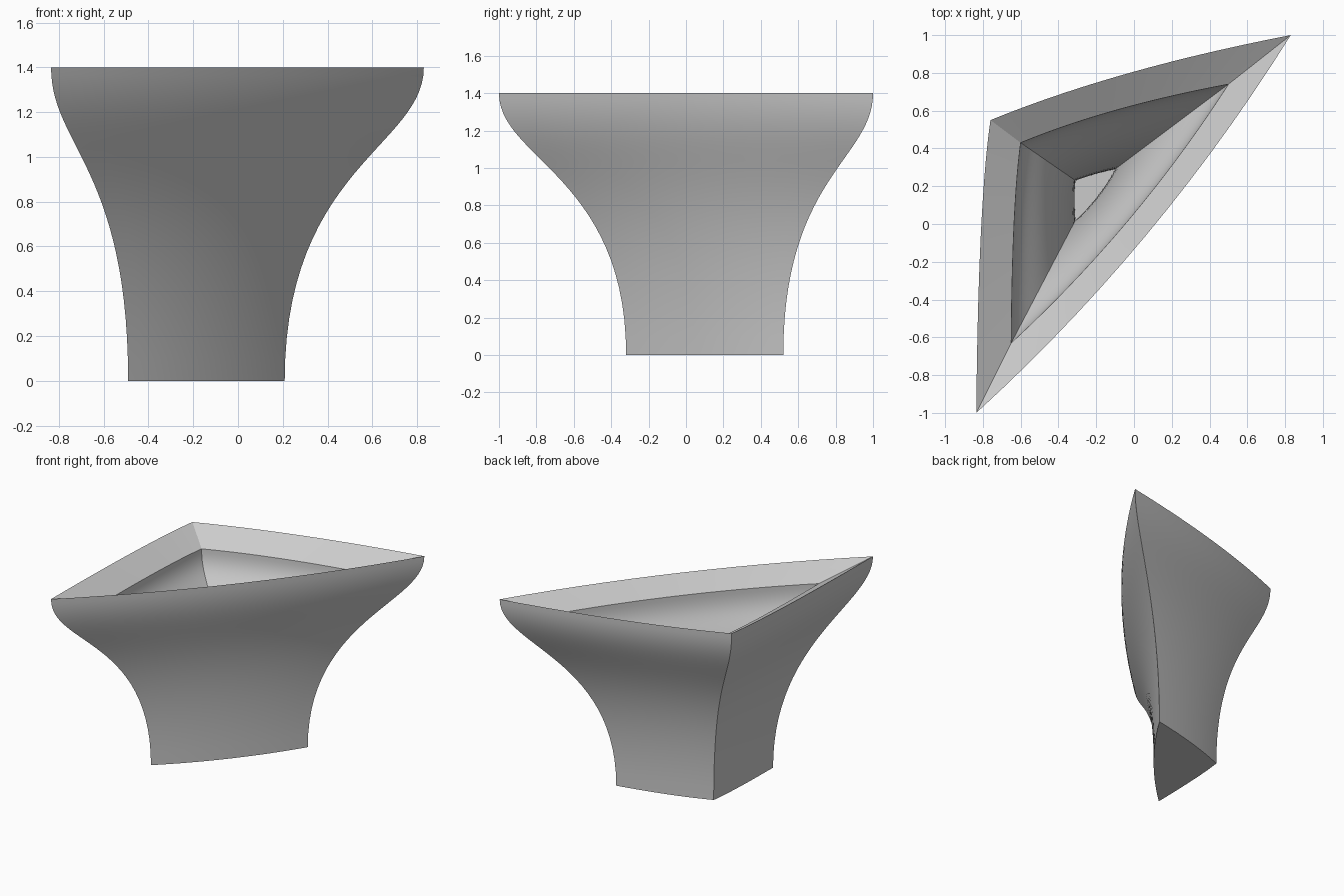
import bpy, bmesh, math
from mathutils import Vector

cube = bpy.data.objects.get("Cube")
if cube:
    bpy.data.objects.remove(cube)

SIDE = 14    # points along each bowed side
STEPS = 28   # rings up each wall


def material(name, rgb):
    mat = bpy.data.materials.new(name)
    mat.use_nodes = True
    mat.diffuse_color = (*rgb, 1)
    mat.node_tree.nodes["Principled BSDF"].inputs["Base Color"].default_value = (*rgb, 1)
    return mat


def bowed_triangle(corners, controls):
    """Closed outline: three corners joined by quadratic curves."""
    points = []
    for i in range(3):
        a, p, b = (Vector(v) for v in (corners[i], controls[i], corners[(i + 1) % 3]))
        for j in range(SIDE):
            t = j / SIDE
            points.append(a * (1 - t) ** 2 + p * 2 * t * (1 - t) + b * t * t)
    return points


def wall_rings(bm, low, high, heights):
    """Rings that flare from the low outline to the high one along an S curve."""
    z0, z1, z2, z3 = heights
    rings = []
    for i in range(STEPS + 1):
        t = i / STEPS
        flare = t * t * (3 - 2 * t)
        z = z0 * (1 - t) ** 3 + 3 * t * (1 - t) * (z1 * (1 - t) + z2 * t) + z3 * t ** 3
        rings.append([bm.verts.new((*a.lerp(b, flare), z)) for a, b in zip(low, high)])
    return rings


def bridge(bm, rings):
    for r, s in zip(rings, rings[1:]):
        for i in range(len(r)):
            j = (i + 1) % len(r)
            bm.faces.new((r[i], r[j], s[j], s[i]))


# Outlines run back-right tip, back-left corner, front tip
outer_top = bowed_triangle([(.83, 1), (-.76, .55), (-.835, -1)],
                           [(-.1, .82), (-.825, .1), (.13, -.12)])
outer_base = [p * .42 + Vector((-.14, .1)) for p in outer_top]
inner_top = bowed_triangle([(.5, .74), (-.6, .43), (-.65, -.63)],
                           [(-.14, .62), (-.645, .1), (.015, -.015)])
inner_base = bowed_triangle([(-.1, .29), (-.31, .23), (-.31, .02)],
                            [(-.2, .27), (-.32, .15), (-.18, .14)])

# Outer wall, sloping rim, inner wall, floor and underside in one shell
bm = bmesh.new()
outside = wall_rings(bm, outer_base, outer_top, (0, .95, 1.05, 1.4))
inside = wall_rings(bm, inner_base, inner_top, (.17, 1.15, 1.0, 1.29))
bridge(bm, outside + inside[::-1])
bm.faces.new(outside[0])
bm.faces.new(inside[0])
bmesh.ops.recalc_face_normals(bm, faces=bm.faces)

mesh = bpy.data.meshes.new("flared_vase")
bm.to_mesh(mesh)
bm.free()
mesh.materials.append(material("plain grey", (.6, .6, .6)))
vase = bpy.data.objects.new("flared_vase", mesh)
bpy.context.collection.objects.link(vase)

# Smooth walls with crisp corners and rim
bpy.ops.object.select_all(action='DESELECT')
vase.select_set(True)
bpy.context.view_layer.objects.active = vase
bpy.ops.object.shade_smooth_by_angle(angle=math.radians(30))
